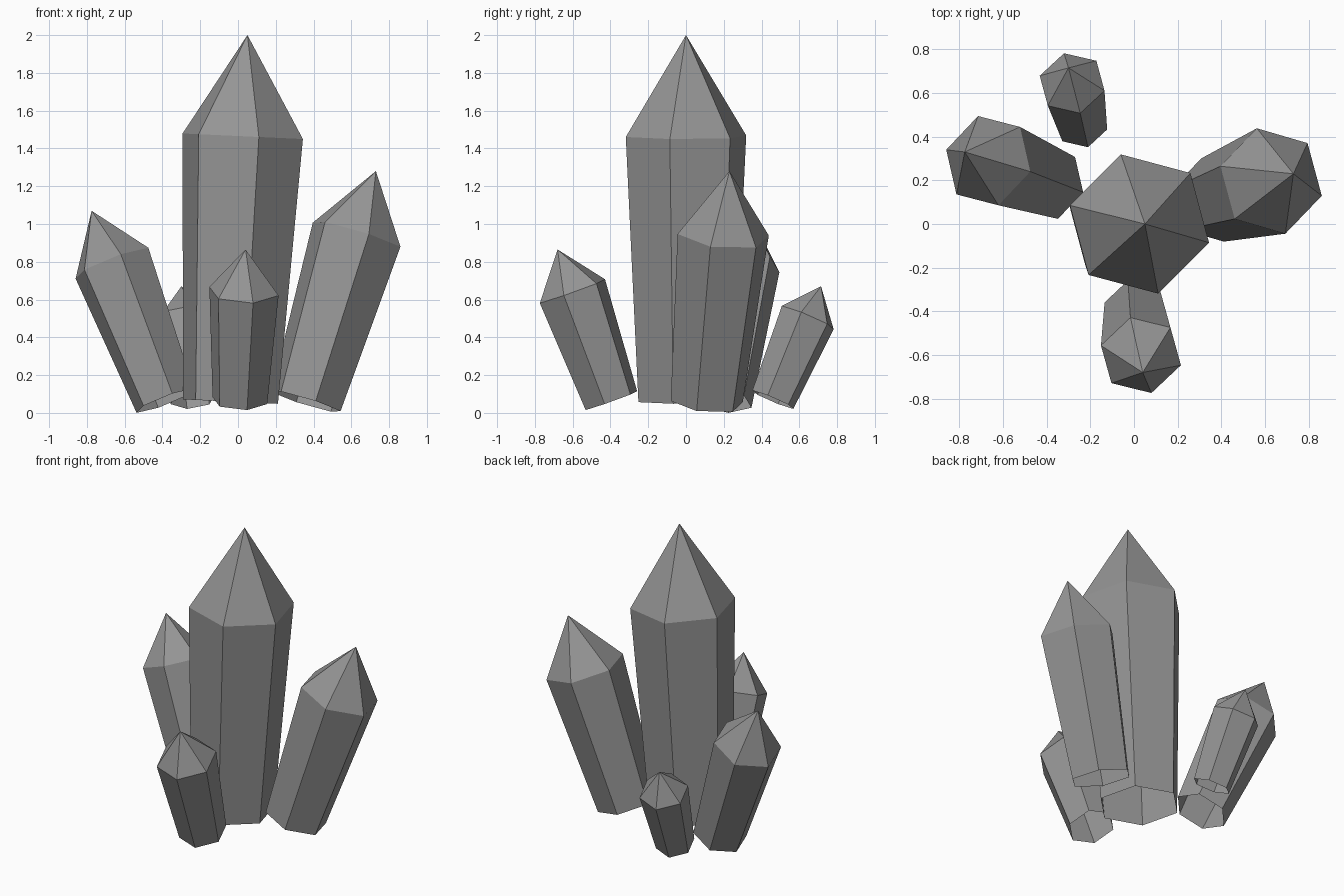
import bpy, bmesh, math
from mathutils import Vector

cube = bpy.data.objects.get("Cube")
if cube:
    bpy.data.objects.remove(cube, do_unlink=True)

# Plain grey stone
stone = bpy.data.materials.new("grey_crystal")
stone.use_nodes = True
grey = (0.3, 0.3, 0.3, 1)
stone.diffuse_color = grey
stone.node_tree.nodes["Principled BSDF"].inputs["Base Color"].default_value = grey

SIDES = 6
SHOULDER = 0.724   # where the point begins along the axis
TAPER = 0.79       # foot radius relative to shoulder radius


def crystal(name, foot, tip, radius):
    """Hexagonal shaft widening to a shoulder, then a pointed tip; open foot."""
    foot, tip = Vector(foot), Vector(tip)
    turn = Vector((0, 0, 1)).rotation_difference(tip - foot)
    bm = bmesh.new()

    def ring(centre, r):
        angles = [math.radians(45) + math.tau * i / SIDES for i in range(SIDES)]
        return [bm.verts.new(centre + turn @ Vector((r * math.cos(a), r * math.sin(a), 0)))
                for a in angles]

    low = ring(foot, radius * TAPER)
    high = ring(foot.lerp(tip, SHOULDER), radius)
    apex = bm.verts.new(tip)
    for i in range(SIDES):
        j = (i + 1) % SIDES
        bm.faces.new((low[i], low[j], high[j], high[i]))
        bm.faces.new((high[i], high[j], apex))
    mesh = bpy.data.meshes.new(name)
    bm.to_mesh(mesh)
    bm.free()
    mesh.materials.append(stone)
    bpy.context.collection.objects.link(bpy.data.objects.new(name, mesh))


# Tall centre crystal with four leaning outwards around it
crystal("centre_crystal", (-0.04, 0, 0.06), (0.05, 0, 2.0), 0.33)
crystal("left_crystal", (0.36, 0.11, 0.06), (0.73, 0.23, 1.28), 0.25)
crystal("right_crystal", (-0.385, 0.185, 0.065), (-0.775, 0.33, 1.07), 0.215)
crystal("front_crystal", (0.01, -0.395, 0.065), (0.04, -0.68, 0.865), 0.19)
crystal("back_crystal", (-0.24, 0.46, 0.07), (-0.3, 0.715, 0.67), 0.155)
